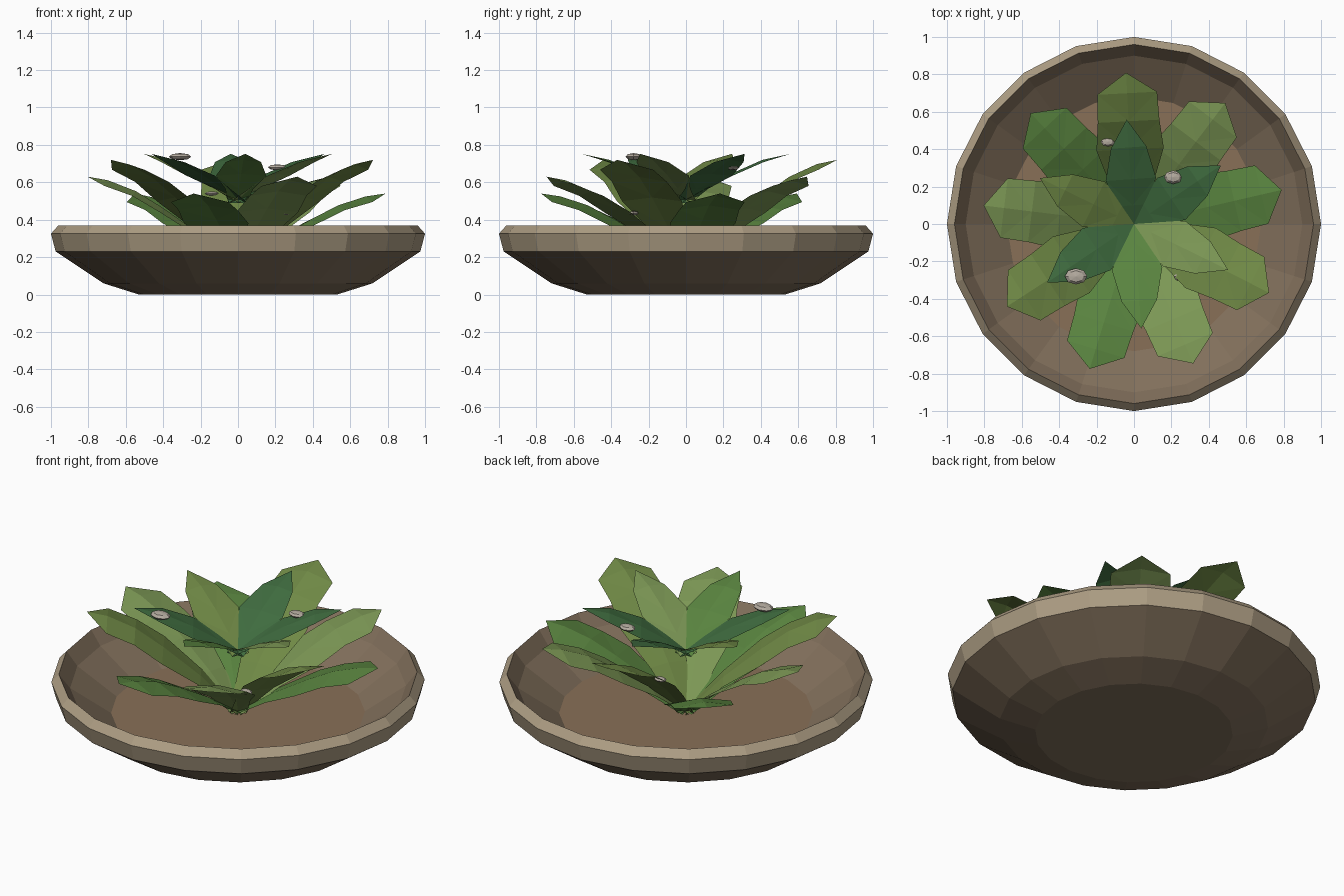
import bpy, bmesh, math
from mathutils import Matrix, Vector

if "Cube" in bpy.data.objects:
    bpy.data.objects.remove(bpy.data.objects["Cube"])

def material(name, rgb):
    m = bpy.data.materials.new(name)
    m.diffuse_color = (*rgb, 1)
    m.use_nodes = True
    m.node_tree.nodes["Principled BSDF"].inputs["Base Color"].default_value = m.diffuse_color
    return m

def make(name, bm, *mats):
    me = bpy.data.meshes.new(name)
    bm.to_mesh(me)
    bm.free()
    for m in mats:
        me.materials.append(m)
    ob = bpy.data.objects.new(name, me)
    bpy.context.collection.objects.link(ob)
    return ob

clay = material("clay", (0.22, 0.16, 0.105))
rim_clay = material("rim_clay", (0.42, 0.34, 0.23))
soil = material("soil", (0.25, 0.16, 0.095))
stone = material("stone", (0.46, 0.41, 0.35))
greens = [material("leaf_olive", (0.16, 0.25, 0.06)),
          material("leaf_mid", (0.10, 0.23, 0.05)),
          material("leaf_light", (0.20, 0.31, 0.09)),
          material("leaf_deep", (0.05, 0.15, 0.05))]

# Bowl: 20-sided revolved profile, underside to inner floor
profile = [(0.53, 0), (0.72, 0.06), (0.975, 0.23), (1.0, 0.325),
           (0.96, 0.37), (0.90, 0.29), (0.68, 0.14)]
N = 20
bm = bmesh.new()
rings = [[bm.verts.new((r * math.cos(math.tau * i / N), r * math.sin(math.tau * i / N), z))
          for i in range(N)] for r, z in profile]
for k in range(len(rings) - 1):
    for i in range(N):
        j = (i + 1) % N
        f = bm.faces.new((rings[k][i], rings[k][j], rings[k + 1][j], rings[k + 1][i]))
        f.material_index = 1 if k in (2, 3) else 0
bm.faces.new(rings[0][::-1])
bm.faces.new(rings[-1]).material_index = 2
make("bowl", bm, clay, rim_clay, soil)

# Leaf: folded sheet from stations (distance, half width, midrib height, edge drop)
def leaf(name, stations, angle, mat):
    bm = bmesh.new()
    rows = []
    for r, w, z, drop in stations:
        if w == 0:
            rows.append([bm.verts.new((r, 0, z))] * 3)
        else:
            rows.append([bm.verts.new((r, y, z - d)) for y, d in ((-w, drop), (0, 0), (w, drop))])
    for a, b in zip(rows, rows[1:]):
        for c in (0, 1):
            if b[0] is b[1]:
                bm.faces.new((a[c], b[0], a[c + 1]))
            elif c == 0:
                bm.faces.new((a[0], b[0], a[1]))
                bm.faces.new((b[0], b[1], a[1]))
            else:
                bm.faces.new((a[1], b[1], b[2]))
                bm.faces.new((a[1], b[2], a[2]))
    bmesh.ops.reverse_faces(bm, faces=bm.faces[:])
    for f in bm.faces:
        f.normal_update()
    bmesh.ops.rotate(bm, verts=bm.verts, matrix=Matrix.Rotation(math.radians(angle), 3, 'Z'))
    make(name, bm, mat)

# Outer rosette: nine broad leaves in three repeating heights
shape = [(0.0, 0.05, 0.0, 0.0), (0.20, 0.11, 0.36, 0.01), (0.40, 0.18, 0.65, 0.02),
         (0.55, 0.165, 0.84, 0.025), (0.70, 0.16, 0.96, 0.03), (0.81, 0, 1.0, 0)]
for i in range(9):
    tip = (0.72, 0.54, 0.63)[i % 3]
    st = [(r, w, 0.145 + (tip - 0.145) * h, d) for r, w, h, d in shape]
    leaf(f"outer_leaf_{i + 1}", st, 93 + 40 * i, greens[i % 3])

# Inner rosette: six narrower leaves
inner = [(-0.03, 0.05, 0.49, 0), (0.10, 0.075, 0.565, 0.0), (0.24, 0.135, 0.645, 0.01),
         (0.41, 0.095, 0.72, 0.012), (0.56, 0, 0.752, 0)]
for i in range(6):
    leaf(f"inner_leaf_{i + 1}", inner, 94 + 60 * i, greens[(3, 0, 3, 1, 2, 3)[i]])

# Pebbles resting on the leaves
pebbles = [(-0.31, -0.28, 0.737, 0.06), (0.21, 0.25, 0.68, 0.05),
           (-0.14, 0.44, 0.54, 0.037), (0.25, -0.28, 0.435, 0.037)]
for i, (x, y, z, s) in enumerate(pebbles):
    bm = bmesh.new()
    bmesh.ops.create_uvsphere(bm, u_segments=8, v_segments=4, radius=1)
    bmesh.ops.scale(bm, verts=bm.verts, vec=Vector((s, s * 0.72, s * 0.32)))
    bmesh.ops.translate(bm, verts=bm.verts, vec=Vector((x, y, z)))
    make(f"pebble_{i + 1}", bm, stone)
